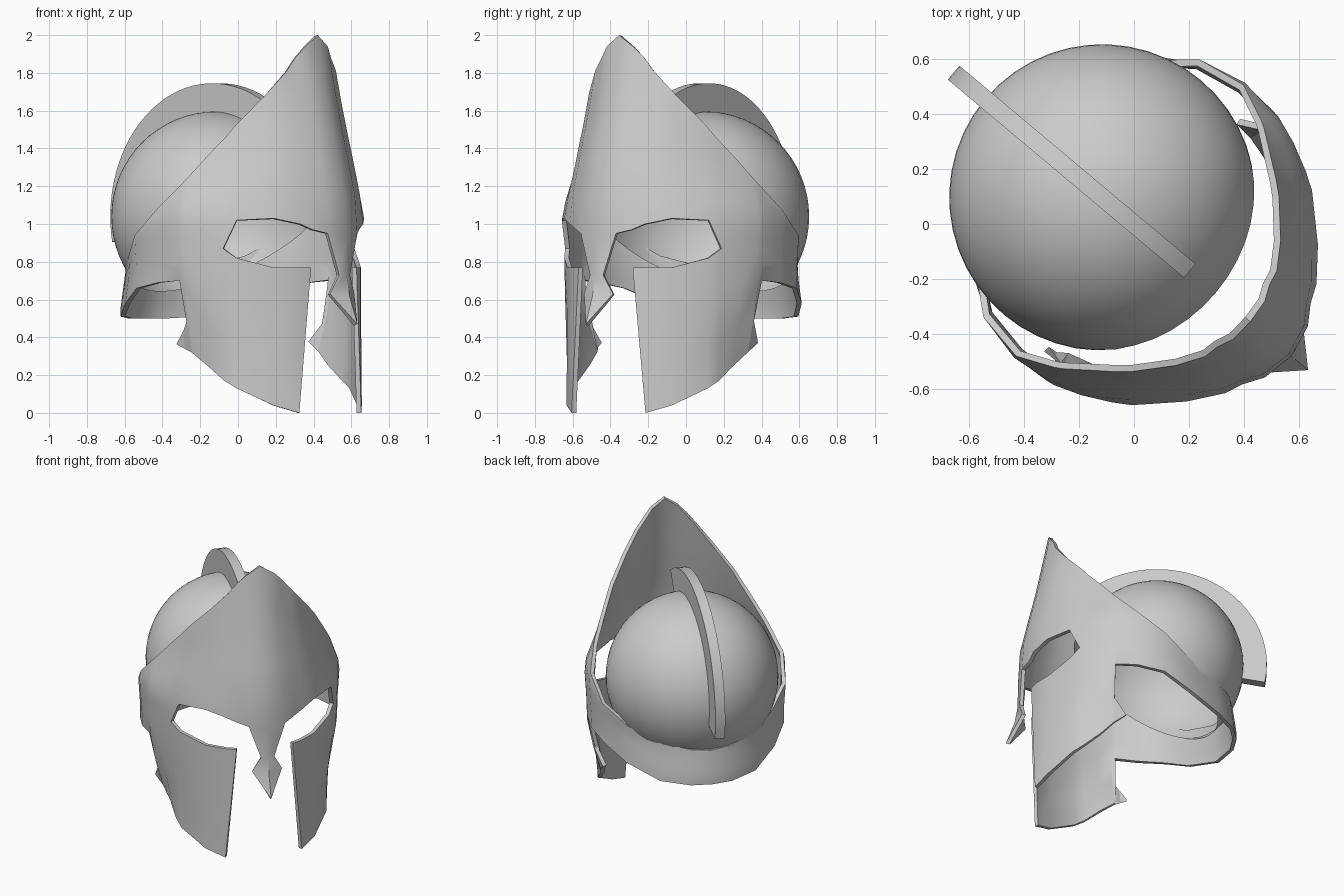
import bpy, bmesh, math
from mathutils import Vector

if "Cube" in bpy.data.objects:
    bpy.data.objects.remove(bpy.data.objects["Cube"])

YAW = math.radians(-40)          # whole helmet is turned; local +x is its front
CENTRE = Vector((-0.15, 0, 1.04))  # dome centre
RADIUS = 0.556


def finish(name, bm, mods=(), angle=30):
    bmesh.ops.remove_doubles(bm, verts=bm.verts, dist=0.002)
    bmesh.ops.recalc_face_normals(bm, faces=bm.faces)
    me = bpy.data.meshes.new(name)
    bm.to_mesh(me)
    bm.free()
    ob = bpy.data.objects.new(name, me)
    bpy.context.collection.objects.link(ob)
    ob.rotation_euler.z = YAW
    for kind, props in mods:
        m = ob.modifiers.new(kind.title(), kind)
        for k, v in props.items():
            setattr(m, k, v)
    bpy.ops.object.select_all(action='DESELECT')
    ob.select_set(True)
    bpy.context.view_layer.objects.active = ob
    for m in list(ob.modifiers):
        bpy.ops.object.modifier_apply(modifier=m.name)
    bpy.ops.object.shade_smooth_by_angle(angle=math.radians(angle))
    return ob


# Dome: sphere cut by a tilted plane, open underneath
bm = bmesh.new()
bmesh.ops.create_uvsphere(bm, u_segments=48, v_segments=32, radius=RADIUS)
bmesh.ops.translate(bm, verts=bm.verts, vec=CENTRE)
tilt = math.radians(30)
normal = Vector((-math.sin(tilt), 0, math.cos(tilt)))
bmesh.ops.bisect_plane(bm, geom=bm.verts[:] + bm.edges[:] + bm.faces[:],
                       plane_co=CENTRE - 0.15 * normal, plane_no=normal,
                       clear_inner=True)
finish("dome", bm)

# Crest: arc-shaped fin over the dome
bm = bmesh.new()
rings = []
N = 32
for i in range(N + 1):
    a = math.radians(54 + (191 - 54) * i / N)
    d = Vector((math.cos(a), 0, math.sin(a)))
    rings.append([bm.verts.new(CENTRE + d * r + Vector((0, y, 0)))
                  for r, y in ((0.53, -.033), (0.705, -.033), (0.705, .033), (0.53, .033))])
for a, b in zip(rings, rings[1:]):
    for k in range(4):
        bm.faces.new((a[k], a[(k + 1) % 4], b[(k + 1) % 4], b[k]))
bm.faces.new(rings[0])
bm.faces.new(rings[-1])
finish("crest", bm)

# Mask half: stations around the plan
# (forward, side, bottom, eye bottom, eye top, upper rim)
STATIONS = [
    (.74, 0, None, None, .93, 2.0),
    (.715, .12, None, None, .95, 1.94),
    (.668, .19, .755, .77, .97, 1.88),
    (.638, .255, 0, .77, 1.0, 1.81),
    (.55, .365, .04, .77, 1.03, 1.69),
    (.41, .50, .13, .82, 1.02, 1.53),
    (.35, .54, .17, .87, .87, 1.46),
    (.25, .59, .25, .86, .86, 1.36),
    (.15, .625, .32, .85, .85, 1.25),
    (.12, .63, .70, .85, .85, 1.22),
    (-.02, .64, .69, .85, .85, 1.08),
    (-.20, .605, .66, .79, .79, .94),
    (-.37, .50, .58, .70, .70, .83),
    (-.55, .32, .51, .64, .64, .77),
    (-.645, .14, .50, .62, .62, .74),
    (-.665, 0, .50, .62, .62, .73),
]
TAPER = [(0, 1), (.75, .99), (1.05, 1.02), (1.27, .955), (1.6, .85), (2.0, .745)]


def ramp(x, lo, hi):
    return min(1, max(0, (x - lo) / (hi - lo)))


def scale_at(z, st):
    ang = math.degrees(math.atan2(st[1], st[0]))
    lean = 0.06 * ramp(ang, 25, 60) * ramp(z, 1.05, 1.3)      # sides lean in at the top
    if ang < 85:
        lean += 0.15 * ramp(ang, 45, 70) * ramp(-z, -.62, -.30)  # cheeks tuck in below
    if ang > 110:
        lean += 0.04 * ramp(z, .55, .75)                      # neck guard flares out
    for (z0, s0), (z1, s1) in zip(TAPER, TAPER[1:]):
        if z <= z1:
            return s0 + (s1 - s0) * (z - z0) / (z1 - z0) - lean
    return TAPER[-1][1]


def column(bm, st, lo, hi, rows):
    out = []
    for k in range(rows + 1):
        z = lo + (hi - lo) * k / rows
        s = scale_at(z, st)
        out.append(bm.verts.new((st[0] * s, st[1] * s, z)))
    return out


def strip(bm, stations, lo, hi, rows):
    cols = [column(bm, s, s[lo], s[hi], rows) for s in stations]
    for a, b in zip(cols, cols[1:]):
        for k in range(rows):
            bm.faces.new((a[k], b[k], b[k + 1], a[k + 1]))
    return cols


bm = bmesh.new()
upper = strip(bm, STATIONS, 4, 5, 5)
lower = strip(bm, STATIONS[2:], 2, 3, 3)

# Pointed rear corner of the cheek guard, bent inwards
rear = lower[6]
bm.faces.new((rear[0], bm.verts.new((.05, .54, .37)), rear[1]))

# Nose guard: narrow bridge, wide diamond tip
mid = [upper[0][0]] + [bm.verts.new(p) for p in ((.75, 0, .73), (.77, 0, .62), (.825, 0, .47))]
side = [upper[1][0]] + [bm.verts.new(p) for p in ((.737, .045, .73), (.72, .10, .63))]
for k in range(2):
    bm.faces.new((mid[k], mid[k + 1], side[k + 1], side[k]))
bm.faces.new((mid[2], mid[3], side[2]))

mask = finish("face_mask", bm, [
    ('MIRROR', dict(use_axis=(False, True, False), use_clip=True, merge_threshold=0.002))])

# Make the sheet face outwards, then thicken it inwards
me = mask.data
bm = bmesh.new()
bm.from_mesh(me)
bmesh.ops.recalc_face_normals(bm, faces=bm.faces)
bm.normal_update()
if sum(f.normal.x * f.calc_center_median().x + f.normal.y * f.calc_center_median().y
       for f in bm.faces) < 0:
    bmesh.ops.reverse_faces(bm, faces=bm.faces)
bm.to_mesh(me)
bm.free()
thick = mask.modifiers.new("Thickness", 'SOLIDIFY')
thick.thickness = 0.025
thick.offset = -1
bpy.ops.object.modifier_apply(modifier=thick.name)
bpy.ops.object.shade_smooth_by_angle(angle=math.radians(35))
